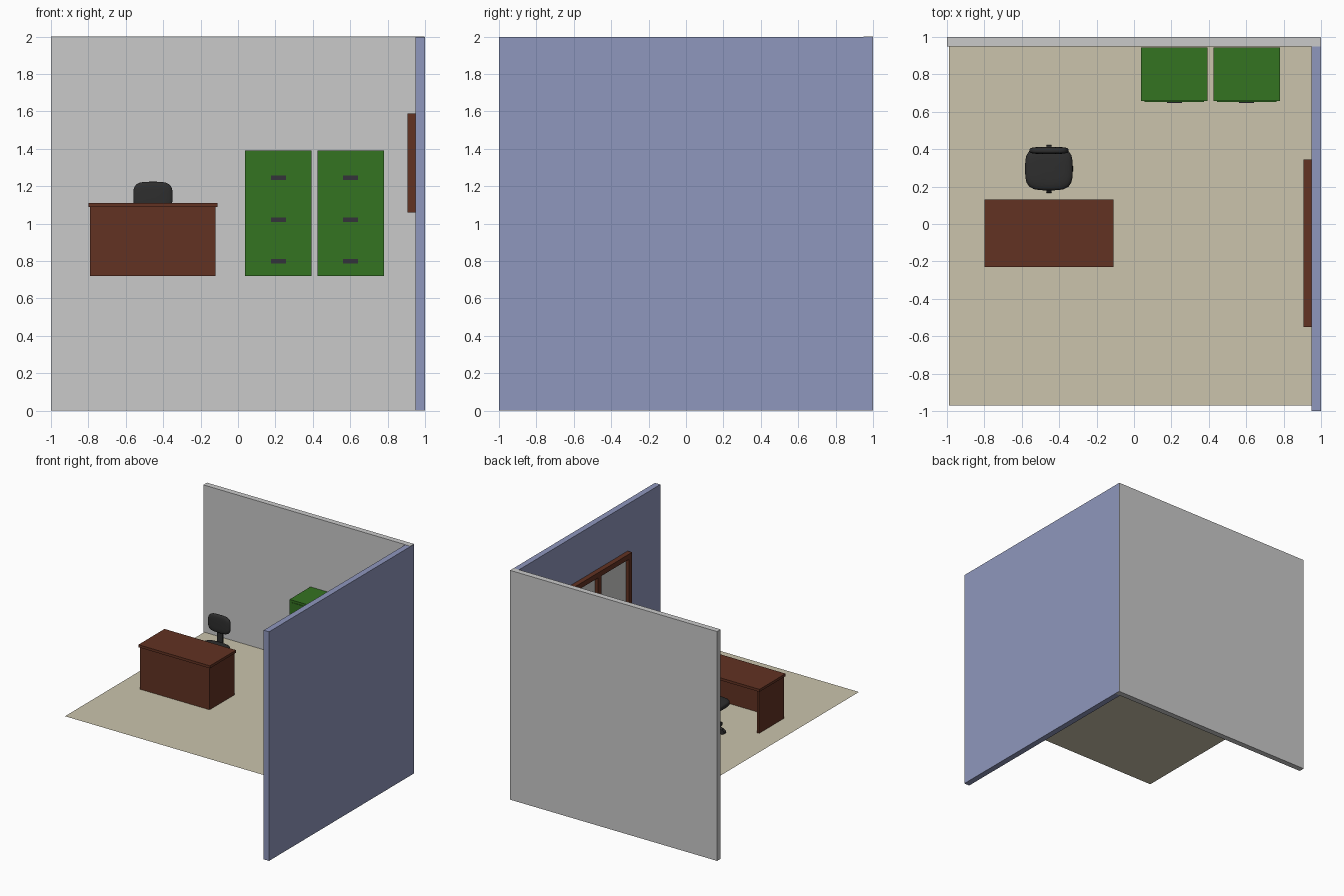
import bpy, bmesh, math
from mathutils import Vector

if "Cube" in bpy.data.objects:
    bpy.data.objects.remove(bpy.data.objects["Cube"])


def material(name, r, g, b):
    lin = [((c / 255 + 0.055) / 1.055) ** 2.4 for c in (r, g, b)]
    m = bpy.data.materials.new(name)
    m.diffuse_color = (*lin, 1)
    m.use_nodes = True
    m.node_tree.nodes["Principled BSDF"].inputs["Base Color"].default_value = m.diffuse_color
    return m


GREY = material("wall grey", 202, 202, 202)
BLUE = material("wall blue", 143, 151, 189)
TAN = material("floor tan", 203, 196, 172)
WOOD = material("dark wood", 98, 50, 34)
GREEN = material("cabinet green", 52, 115, 33)
BLACK = material("chair black", 46, 46, 46)
HANDLE = material("handle dark grey", 52, 50, 58)
GLASS = material("window pane grey", 205, 205, 203)


def finish(name, bm, mat, smooth=False):
    me = bpy.data.meshes.new(name)
    bmesh.ops.recalc_face_normals(bm, faces=bm.faces)
    for f in bm.faces:
        f.smooth = smooth
    bm.to_mesh(me)
    bm.free()
    me.materials.append(mat)
    ob = bpy.data.objects.new(name, me)
    bpy.context.collection.objects.link(ob)
    return ob


def box(name, mat, x, y, z):
    """Box from (min, max) ranges on each axis."""
    bm = bmesh.new()
    bmesh.ops.create_cube(bm, size=1)
    for v in bm.verts:
        v.co = [r[0] + (c + 0.5) * (r[1] - r[0]) for r, c in zip((x, y, z), v.co)]
    return finish(name, bm, mat)


def cushion(name, mat, centre, half, power=0.55):
    """Rounded block: a sphere squared off on each axis."""
    bm = bmesh.new()
    bmesh.ops.create_uvsphere(bm, u_segments=32, v_segments=20, radius=1)
    p = 2 / power
    for v in bm.verts:
        n = sum(abs(c) ** p for c in v.co) ** (1 / p)
        v.co = [o + h * c / n for o, h, c in zip(centre, half, v.co)]
    return finish(name, bm, mat, True)


def rod(name, mat, a, b, r1, r2=None):
    """Round bar from a to b."""
    a, b = Vector(a), Vector(b)
    bm = bmesh.new()
    bmesh.ops.create_cone(bm, cap_ends=True, segments=16, radius1=r1,
                          radius2=r1 if r2 is None else r2, depth=(b - a).length)
    rot = Vector((0, 0, 1)).rotation_difference(b - a)
    for v in bm.verts:
        v.co = rot @ v.co + (a + b) / 2
    return finish(name, bm, mat)


FLOOR = 0.718
BASE = 0.72

# Room shell
box("back_wall", GREY, (-1, 0.998), (0.95, 1), (0, 2))
box("right_wall", BLUE, (0.948, 1), (-1, 0.998), (0, 1.998))
bm = bmesh.new()
bm.faces.new([bm.verts.new((x, y, FLOOR)) for x, y in
              ((-0.99, -0.97), (0.95, -0.97), (0.95, 0.95), (-0.99, 0.95))])
finish("floor", bm, TAN)

# Desk: top, two sides and a front panel, open towards the chair
box("desk_top", WOOD, (-0.80, -0.11), (-0.23, 0.13), (1.088, 1.11))
box("desk_front_panel", WOOD, (-0.79, -0.12), (-0.22, -0.20), (BASE, 1.088))
for side, x in (("left", -0.79), ("right", -0.14)):
    box("desk_side_" + side, WOOD, (x, x + 0.02), (-0.22, 0.12), (BASE, 1.088))

# Filing cabinets with three drawers each
for n, x in enumerate((0.037, 0.424), 1):
    w, mid = 0.357, x + 0.1785
    box(f"cabinet_{n}", GREEN, (x, x + w), (0.657, 0.945), (BASE, 1.39))
    for d, z in enumerate((0.80, 1.02, 1.245), 1):
        box(f"cabinet_{n}_drawer_{d}", GREEN, (x + 0.02, x + w - 0.02),
            (0.653, 0.66), (z - 0.065, z + 0.125))
        box(f"cabinet_{n}_handle_{d}", HANDLE, (mid - 0.04, mid + 0.04),
            (0.646, 0.655), (z - 0.012, z + 0.012))

# Window on the right wall
WX, Y0, Y1, Z0, Z1, T = (0.905, 0.95), -0.55, 0.345, 1.06, 1.59, 0.045
for label, z in (("bottom", Z0), ("top", Z1 - T)):
    box("window_rail_" + label, WOOD, WX, (Y0, Y1), (z, z + T))
for label, y in (("front", Y0), ("middle", (Y0 + Y1 - T) / 2), ("back", Y1 - T)):
    box("window_stile_" + label, WOOD, WX, (y, y + T), (Z0 + T, Z1 - T))
box("window_pane", GLASS, (0.932, 0.94), (Y0 + T, Y1 - T), (Z0 + T, Z1 - T))

# Office chair
CX, CY = -0.455, 0.295
cushion("chair_seat", BLACK, (CX, CY, 0.962), (0.127, 0.115, 0.032))
cushion("chair_backrest", BLACK, (CX, 0.393, 1.147), (0.105, 0.019, 0.077))
box("chair_back_support", BLACK, (CX - 0.026, CX + 0.026), (0.397, 0.412), (0.925, 1.12))
box("chair_back_arm", BLACK, (CX - 0.026, CX + 0.026), (CY, 0.412), (0.92, 0.935))
rod("chair_column", BLACK, (CX, CY, 0.77), (CX, CY, 0.94), 0.018)
rod("chair_hub", BLACK, (CX, CY, 0.765), (CX, CY, 0.80), 0.03)
for i in range(4):
    dx, dy = math.cos(i * math.pi / 2), math.sin(i * math.pi / 2)
    ex, ey = CX + 0.108 * dx, CY + 0.108 * dy
    rod(f"chair_leg_{i + 1}", BLACK, (CX, CY, 0.785), (ex, ey, 0.76), 0.015, 0.011)
    rod(f"chair_caster_{i + 1}", BLACK, (ex - 0.014 * dy, ey + 0.014 * dx, 0.74),
        (ex + 0.014 * dy, ey - 0.014 * dx, 0.74), 0.02)
